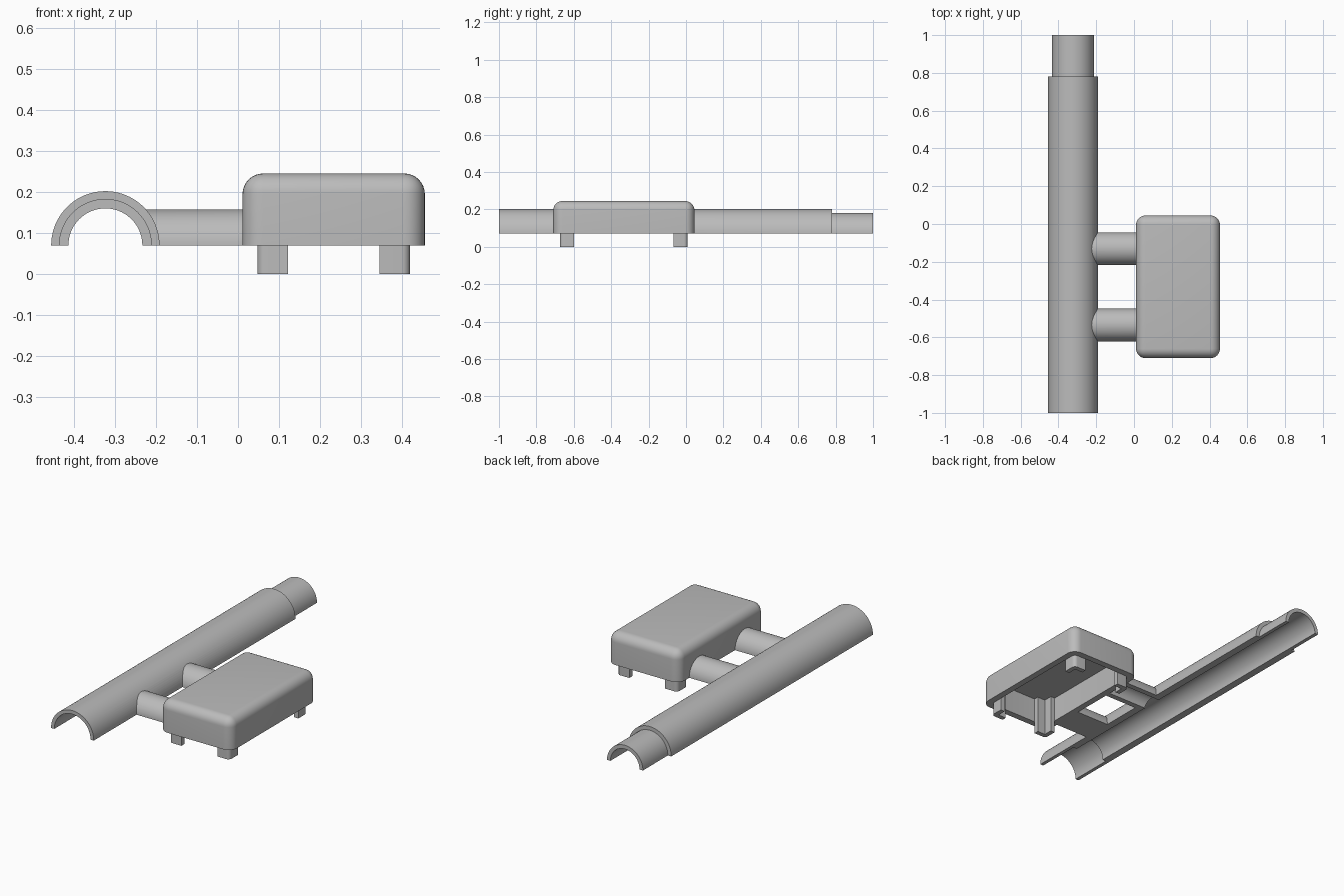
import bpy, bmesh
from math import pi, cos, sin, radians
from mathutils import Matrix, Vector

cube = bpy.data.objects.get("Cube")
if cube:
    bpy.data.objects.remove(cube, do_unlink=True)

grey = bpy.data.materials.new("plain grey")
grey.use_nodes = True
colour = (0.5, 0.5, 0.5, 1)
grey.diffuse_color = colour
grey.node_tree.nodes["Principled BSDF"].inputs["Base Color"].default_value = colour

BASE = 0.07            # height of the flat open underside
PIPE_X = -0.323


def make(name, bm):
    bmesh.ops.recalc_face_normals(bm, faces=bm.faces)
    mesh = bpy.data.meshes.new(name)
    bm.to_mesh(mesh)
    bm.free()
    mesh.materials.append(grey)
    ob = bpy.data.objects.new(name, mesh)
    bpy.context.collection.objects.link(ob)
    return ob


def prism(name, outline, matrix, length):
    """Extrude a closed 2D outline along local z."""
    bm = bmesh.new()
    face = bm.faces.new([bm.verts.new((x, y, 0)) for x, y in outline])
    top = bmesh.ops.extrude_face_region(bm, geom=[face])["geom"]
    bmesh.ops.translate(bm, vec=(0, 0, length),
                        verts=[v for v in top if isinstance(v, bmesh.types.BMVert)])
    bm.transform(matrix)
    return make(name, bm)


def arc(cx, cy, r, a0, a1, n):
    return [(cx + r * cos(a0 + (a1 - a0) * i / n), cy + r * sin(a0 + (a1 - a0) * i / n))
            for i in range(n + 1)]


def rod(name, r, start, end, axis, whole=False):
    """Half cylinder on the base plane (or whole, for cutting bores)."""
    side = Vector((1, 0, 0)) if axis == "Y" else Vector((0, 1, 0))
    along = Vector((0, 1, 0)) if axis == "Y" else Vector((1, 0, 0))
    m = Matrix((side, Vector((0, 0, 1)), along)).transposed().to_4x4()
    m.translation = start
    outline = arc(0, 0, r, 0, 2 * pi, 80)[:-1] if whole else arc(0, 0, r, 0, pi, 40)
    return prism(name, outline, m, end)


def combine(target, other, operation):
    mod = target.modifiers.new(operation.lower(), "BOOLEAN")
    mod.operation, mod.solver, mod.object = operation, "EXACT", other
    bpy.context.view_layer.objects.active = target
    bpy.ops.object.modifier_apply(modifier=mod.name)
    bpy.data.objects.remove(other, do_unlink=True)


def smooth(ob, angle=30):
    bpy.ops.object.select_all(action="DESELECT")
    ob.select_set(True)
    bpy.context.view_layer.objects.active = ob
    bpy.ops.object.shade_smooth_by_angle(angle=radians(angle))


def block(name, x0, x1, y0, y1, z0, z1, r, round_top):
    """Box with rounded upright edges and, if wanted, a rounded top."""
    bm = bmesh.new()
    bmesh.ops.create_cube(bm, size=1)
    bm.transform(Matrix.Translation(((x0 + x1) / 2, (y0 + y1) / 2, (z0 + z1) / 2))
                 @ Matrix.Diagonal((x1 - x0, y1 - y0, z1 - z0, 1)))
    edges = []
    for e in bm.edges:
        a, b = (v.co.z for v in e.verts)
        if abs(a - b) > 0.01 or (round_top and min(a, b) > z1 - 0.001):
            edges.append(e)
    bmesh.ops.bevel(bm, geom=edges, offset=r, segments=8, profile=0.5, affect="EDGES")
    return make(name, bm)


# Long half pipe with a spigot at the back, joined by two side branches
pipe = rod("half_pipe", 0.132, (PIPE_X, -1, BASE), 1.78, "Y")
combine(pipe, rod("spigot", 0.111, (PIPE_X, 0.7, BASE), 0.3, "Y"), "UNION")
branches = (-0.535, -0.131)
for y in branches:
    combine(pipe, rod("branch", 0.087, (PIPE_X, y, BASE), 0.345, "X"), "UNION")

# Main bore, socket at the front, and branch bores
combine(pipe, rod("bore", 0.09, (PIPE_X, -1.1, BASE), 2.2, "Y", True), "DIFFERENCE")
combine(pipe, rod("socket", 0.112, (PIPE_X, -1.1, BASE), 0.35, "Y", True), "DIFFERENCE")
for y in branches:
    combine(pipe, rod("branch_bore", 0.056, (PIPE_X, y, BASE), 0.4, "X", True), "DIFFERENCE")
smooth(pipe)

# Hollow rounded cover, open underneath
X0, X1, Y0, Y1, TOP, WALL = 0.011, 0.455, -0.71, 0.045, 0.245, 0.036
cover = block("cover", X0, X1, Y0, Y1, BASE, TOP, 0.05, True)
combine(cover, block("cavity", X0 + WALL, X1 - WALL, Y0 + WALL, Y1 - WALL,
                     0, TOP - WALL, 0.02, False), "DIFFERENCE")
smooth(cover)

# Corner feet: angled strips rising inside the cover to its ceiling
LEG, THICK, R = 0.075, 0.026, 0.02
angle_outline = arc(R, R, R, 1.5 * pi, pi, 6) + [
    (0, LEG), (THICK, LEG), (THICK, THICK), (LEG, THICK), (LEG, 0)]
cx, cy = (X0 + X1) / 2, (Y0 + Y1) / 2
for side, sx in (("right", -1), ("left", 1)):
    for end, sy in (("front", -1), ("back", 1)):
        corner = (cx + sx * ((X1 - X0) / 2 - WALL), cy + sy * ((Y1 - Y0) / 2 - WALL), 0)
        m = Matrix.Translation(corner) @ Matrix.Diagonal((-sx, -sy, 1, 1))
        smooth(prism(f"{end}_{side}_foot", angle_outline, m, TOP - WALL))
